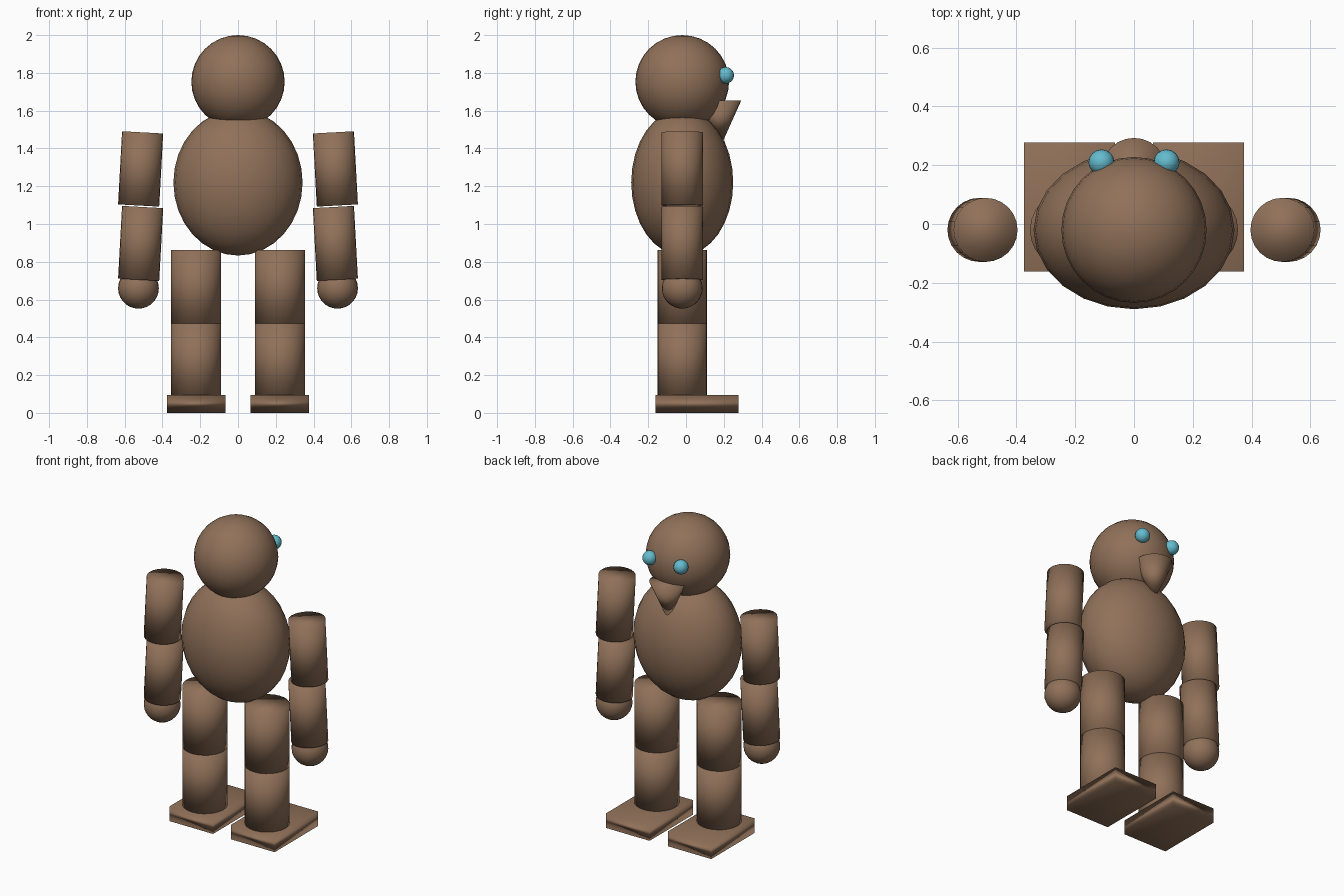
import bpy
from mathutils import Vector

if "Cube" in bpy.data.objects:
    bpy.data.objects.remove(bpy.data.objects["Cube"])

def material(name, rgb):
    m = bpy.data.materials.new(name)
    m.diffuse_color = (*rgb, 1)
    m.use_nodes = True
    m.node_tree.nodes["Principled BSDF"].inputs["Base Color"].default_value = m.diffuse_color
    return m

BROWN = material("brown", (0.28, 0.165, 0.10))
BLUE = material("light blue", (0.13, 0.50, 0.62))
Y = -0.02  # depth of the body axis

def finish(name, mat):
    ob = bpy.context.object
    ob.name = name
    ob.data.materials.append(mat)
    bpy.ops.object.shade_smooth()
    return ob

def ball(name, loc, radii, segs=32, rings=16, mat=BROWN):
    bpy.ops.mesh.primitive_uv_sphere_add(segments=segs, ring_count=rings, radius=1, location=loc)
    bpy.context.object.scale = radii
    return finish(name, mat)

def limb(name, top, bottom, r):
    top, bottom = Vector(top), Vector(bottom)
    axis = top - bottom
    bpy.ops.mesh.primitive_cylinder_add(vertices=24, radius=r, depth=axis.length,
                                        location=(top + bottom) / 2)
    bpy.context.object.rotation_euler = axis.to_track_quat('Z', 'Y').to_euler()
    return finish(name, BROWN)

# Body and head
ball("torso", (0, Y, 1.22), (0.342, 0.27, 0.387), 24, 16)
ball("head", (0, Y, 1.753), (0.247, 0.248, 0.247))

# Beak: cone with its point down
bpy.ops.mesh.primitive_cone_add(vertices=24, radius1=0, radius2=0.111, depth=0.247,
                                location=(0, 0.182, 1.5315))
finish("beak", BROWN)

for s, side in ((-1, "left"), (1, "right")):
    # Eyes
    ball(f"{side}_eye", (s * 0.111, 0.21, 1.787), (0.044,) * 3, 16, 10, BLUE)
    # Arms lean slightly outward toward each joint
    limb(f"{side}_upper_arm", (s * 0.505, Y, 1.485), (s * 0.526, Y, 1.098), 0.109)
    limb(f"{side}_forearm", (s * 0.505, Y, 1.09), (s * 0.526, Y, 0.705), 0.109)
    ball(f"{side}_hand", (s * 0.527, Y, 0.66), (0.108,) * 3, 24, 14)
    # Legs
    limb(f"{side}_thigh", (s * 0.222, Y, 0.863), (s * 0.222, Y, 0.472), 0.132)
    limb(f"{side}_shin", (s * 0.222, Y, 0.472), (s * 0.222, Y, 0.08), 0.132)
    # Feet
    bpy.ops.mesh.primitive_cube_add(size=1, location=(s * 0.22, 0.058, 0.0475))
    bpy.context.object.scale = (0.31, 0.44, 0.095)
    finish(f"{side}_foot", BROWN)
